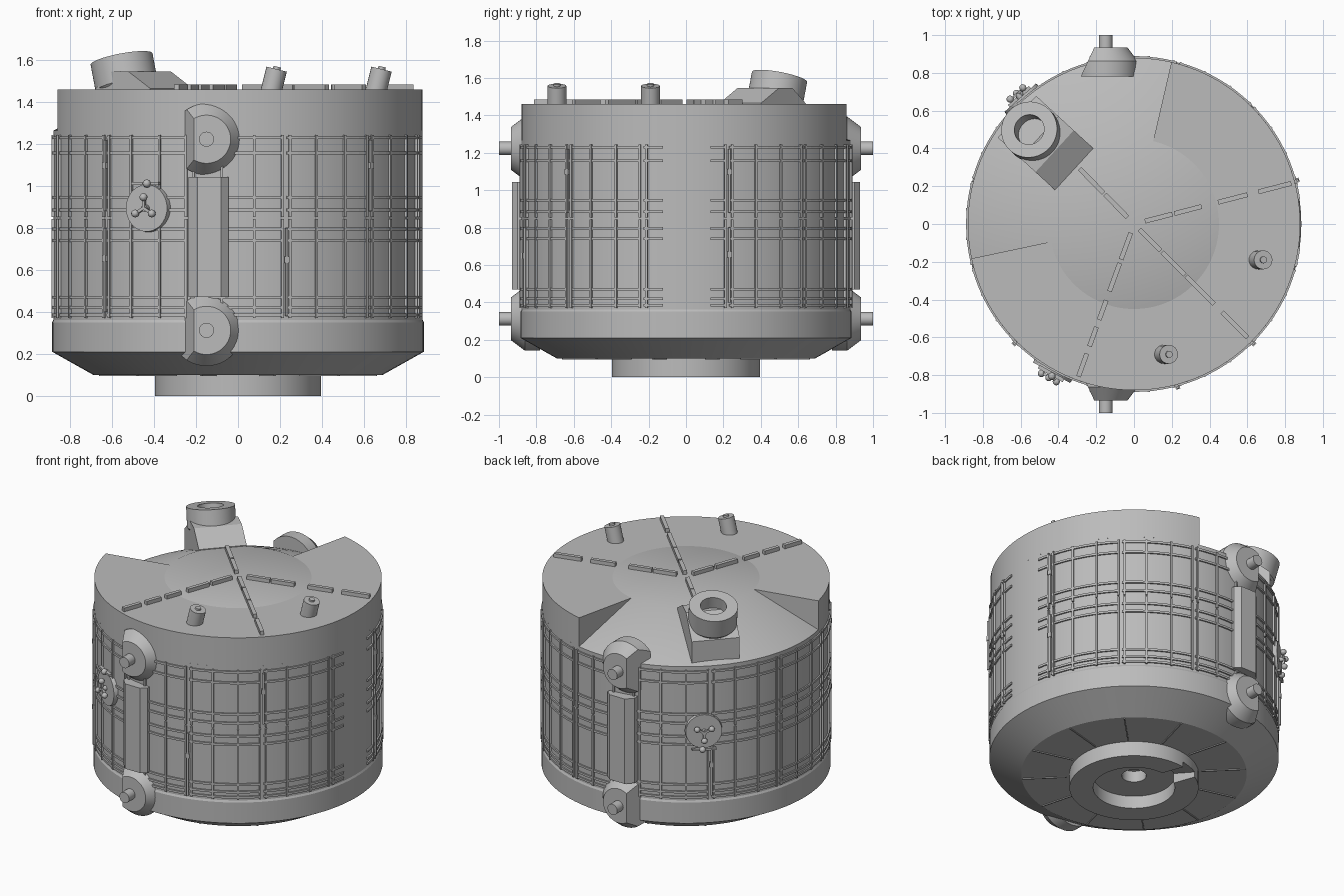
import bpy, bmesh
from math import radians, cos, sin, pi
from mathutils import Matrix, Vector

if "Cube" in bpy.data.objects:
    bpy.data.objects.remove(bpy.data.objects["Cube"])

grey = bpy.data.materials.new("plain grey")
grey.use_nodes = True
grey.diffuse_color = (0.5, 0.5, 0.5, 1)
grey.node_tree.nodes["Principled BSDF"].inputs["Base Color"].default_value = (0.5, 0.5, 0.5, 1)

R = 0.88              # hull radius
TOP = 1.46            # roof height
LOW = 1.265           # lowered rim height
CUT = (77, 192)       # lowered roof sector, degrees


def finish(name, bm, smooth=True):
    bmesh.ops.recalc_face_normals(bm, faces=bm.faces)
    mesh = bpy.data.meshes.new(name)
    bm.to_mesh(mesh)
    bm.free()
    mesh.materials.append(grey)
    ob = bpy.data.objects.new(name, mesh)
    bpy.context.collection.objects.link(ob)
    if smooth:
        bpy.ops.object.select_all(action='DESELECT')
        ob.select_set(True)
        bpy.context.view_layer.objects.active = ob
        bpy.ops.object.shade_smooth_by_angle(angle=radians(25))
    return ob


def polar(r, a, z):
    return Vector((r * cos(radians(a)), r * sin(radians(a)), z))


def frame(a, r, z):
    """Local x sideways, y up, z outwards from the hull."""
    return (Matrix.Translation(polar(r, a, z)) @ Matrix.Rotation(radians(a + 90), 4, 'Z')
            @ Matrix.Rotation(pi / 2, 4, 'X'))


def sweep(bm, profile, a0, a1, steps, closed=True, caps=True):
    """Sweep an (r, z) profile around z."""
    rings = [[bm.verts.new(polar(r, a0 + (a1 - a0) * i / steps, z)) for r, z in profile]
             for i in range(steps + 1)]
    n = len(profile)
    for p, q in zip(rings, rings[1:]):
        for j in range(n if closed else n - 1):
            k = (j + 1) % n
            bm.faces.new((p[j], p[k], q[k], q[j]))
    if caps:
        bm.faces.new(rings[0])
        bm.faces.new(rings[-1])


def lathe(name, profile, closed=False):
    bm = bmesh.new()
    sweep(bm, profile, 0, 360, 96, closed, False)
    bmesh.ops.remove_doubles(bm, verts=bm.verts, dist=1e-5)
    bmesh.ops.dissolve_degenerate(bm, edges=bm.edges, dist=1e-6)
    return finish(name, bm)


def rod(bm, m, r0, r1, z0, z1, seg=24):
    bmesh.ops.create_cone(bm, cap_ends=True, segments=seg, radius1=r0, radius2=r1, depth=z1 - z0,
                          matrix=m @ Matrix.Translation((0, 0, (z0 + z1) / 2)))


def box(bm, m, size, at=(0, 0, 0)):
    bmesh.ops.create_cube(bm, size=1, matrix=m @ Matrix.Translation(at) @ Matrix.Diagonal((*size, 1)))


def prism(bm, points, offset):
    vs = [bm.verts.new(p) for p in points]
    face = bm.faces.new(vs)
    out = bmesh.ops.extrude_face_region(bm, geom=[face])
    bmesh.ops.translate(bm, vec=offset, verts=[v for v in out["geom"] if isinstance(v, bmesh.types.BMVert)])
    bm.faces.new(reversed(vs)) if not face.is_valid else None


# Hull with lower band, chamfered base and sloped roof
lathe("hull", [(0, TOP), (0.45, TOP), (R, LOW), (R, 0.362), (0.886, 0.35), (0.886, 0.21),
               (0.69, 0.1), (0.075, 0.1), (0.075, 0.16), (0, 0.16)])

# Raised part of the roof, leaving the lowered sector open
bm = bmesh.new()
sweep(bm, [(0.45, TOP), (R, TOP), (R, LOW)], CUT[1], CUT[0] + 360, 72, closed=False)
finish("raised_roof", bm)

# Base collar with a sloping notch, and the plate inside it
collar = lathe("base_collar", [(0.25, 0), (0.395, 0), (0.395, 0.11), (0.25, 0.11)], closed=True)
bm = bmesh.new()
box(bm, Matrix.Rotation(radians(110), 4, 'Z') @ Matrix.Rotation(radians(12), 4, 'Y'),
    (0.3, 0.14, 0.12), (0.34, 0, 0.055))
cutter = finish("notch_cutter", bm, False)
cutter.hide_render = True
cutter.hide_set(True)
cutter.display_type = 'WIRE'
notch = collar.modifiers.new("notch", 'BOOLEAN')
notch.operation = 'DIFFERENCE'
notch.object = cutter
lathe("base_plate", [(0.075, 0.1), (0.075, 0.085), (0.26, 0.085), (0.26, 0.1)])

# Radial ribs under the base
bm = bmesh.new()
for i in range(12):
    box(bm, Matrix.Rotation(radians(15 + 30 * i), 4, 'Z'), (0.27, 0.008, 0.012), (0.55, 0, 0.1))
finish("base_ribs", bm, False)

# Shield grid: rails and bars on twelve panels in two rows
rows = [((0.853, 1.243), (1.23, 1.157, 0.945, 0.885)),
        ((0.37, 0.842), (0.795, 0.74, 0.47, 0.42, 0.385))]
bm = bmesh.new()
for i in range(12):
    seam = 15 + 30 * i
    for (z0, z1), rails in rows:
        for off in (-1.2, 1.2, 10, 20):
            if abs((seam + off + 180) % 360 - 180) < 7:
                continue
            w = 0.38
            sweep(bm, [(0.87, z0), (0.892, z0), (0.892, z1), (0.87, z1)],
                  seam + off - w, seam + off + w, 1)
        spans = [(seam - 0.3, seam + 29)] if i != 11 else [(seam - 0.3, 352), (368, 374)]
        for a0, a1 in spans:
            for z in rails:
                sweep(bm, [(0.87, z - 0.007), (0.889, z - 0.007), (0.889, z + 0.007), (0.87, z + 0.007)],
                      a0 + 0.5, a1, 8)
finish("shield_grid", bm, False)

# Upright handrails standing on some of the seams
bm = bmesh.new()
for a, z0, z1 in ((-135, 0.4, 0.8), (-75, 0.38, 0.8), (-135, 0.88, 1.22), (-45, 0.88, 1.22),
                  (15, 0.4, 0.8), (15, 0.88, 1.22), (135, 0.4, 0.72)):
    m = frame(a, R, 0)
    box(bm, m, (0.012, z1 - z0, 0.012), (0, (z0 + z1) / 2, 0.016))
    box(bm, m, (0.024, 0.03, 0.03), (0, z0 + 0.64 * (z1 - z0), 0.01))
finish("wall_handrails", bm, False)


# Trunnions and keel beams, repeated on the back
def mirror_back(ob):
    mod = ob.modifiers.new("back copy", 'MIRROR')
    mod.use_axis = (False, True, False)


for label, z in (("upper", 1.223), ("lower", 0.312)):
    m = frame(-90, 0, z) @ Matrix.Translation((-0.15, 0, 0))
    bm = bmesh.new()
    rod(bm, m, 0.17, 0.17, 0.78, 0.862, 48)
    rod(bm, m, 0.17, 0.115, 0.862, 0.935, 48)
    cut = bmesh.ops.bisect_plane(bm, geom=bm.verts[:] + bm.edges[:] + bm.faces[:],
                                 plane_co=(-0.245, -0.86, 0), plane_no=(-0.075, -0.035, 0),
                                 clear_outer=True)["geom_cut"]
    bmesh.ops.holes_fill(bm, edges=[e for e in cut if isinstance(e, bmesh.types.BMEdge)], sides=0)
    mirror_back(finish(label + "_trunnion_fairing", bm))
    bm = bmesh.new()
    rod(bm, m, 0.036, 0.036, 0.9, 1.0)
    mirror_back(finish(label + "_trunnion_pin", bm))

bm = bmesh.new()
prism(bm, [(x, y, 0.47) for x, y in ((-0.235, -0.83), (-0.235, -0.885), (-0.193, -0.93),
                                     (-0.08, -0.93), (-0.045, -0.9), (-0.045, -0.83))], (0, 0, 0.573))
mirror_back(finish("keel_beam", bm, False))

# Round hatches with three-armed handles
for label, a, z, turn in (("front", -119, 0.895, 0), ("back", 132, 0.835, 180)):
    m = frame(a, R, z) @ Matrix.Rotation(radians(turn), 4, 'Z')
    bm = bmesh.new()
    rod(bm, m, 0.118, 0.112, -0.03, 0.02, 40)
    rod(bm, m, 0.016, 0.016, 0, 0.045, 16)
    for k in range(3):
        arm = m @ Matrix.Rotation(radians(120 * k), 4, 'Z')
        box(bm, arm, (0.014, 0.055, 0.014), (0, 0.028, 0.045))
        bmesh.ops.create_uvsphere(bm, u_segments=12, v_segments=8, radius=0.019,
                                  matrix=arm @ Matrix.Translation((0, 0.052, 0.05)))
    box(bm, m, (0.15, 0.013, 0.02), (0, 0.117, 0.025))
    bmesh.ops.create_uvsphere(bm, u_segments=12, v_segments=8, radius=0.02,
                              matrix=m @ Matrix.Translation((0.01, 0.117, 0.035)))
    finish(label + "_hatch", bm)

# Broken radial strips on the roof
bm = bmesh.new()
for a, parts in ((14.5, ((0.06, 0.21), (0.22, 0.37), (0.46, 0.62), (0.68, 0.86))),
                 (-45, ((0.04, 0.2), (0.21, 0.38), (0.39, 0.6), (0.66, 0.85))),
                 (-110, ((0.05, 0.2), (0.22, 0.38), (0.43, 0.54), (0.58, 0.69), (0.73, 0.86))),
                 (134.5, ((0.05, 0.22), (0.23, 0.41)))):
    turn = Matrix.Rotation(radians(a), 4, 'Z')
    for r0, r1 in parts:
        box(bm, turn, (r1 - r0, 0.025, 0.03), ((r0 + r1) / 2, 0, TOP + 0.01))
finish("roof_strips", bm, False)

# Two small leaning posts on the roof
for label, x, y in (("front", 0.16, -0.69), ("side", 0.66, -0.19)):
    m = Matrix.Translation((x, y, TOP)) @ Matrix.Rotation(radians(14), 4, 'Y')
    bm = bmesh.new()
    rod(bm, m, 0.05, 0.05, -0.03, 0.1)
    rod(bm, m, 0.018, 0.018, 0.09, 0.112, 16)
    finish(label + "_roof_post", bm)

# Wedge mount and leaning open tube on the lowered roof
bm = bmesh.new()
turn = Matrix.Rotation(radians(137.5), 4, 'Z')
side = [(0.43, 1.4), (0.43, 1.465), (0.57, 1.545), (0.68, 1.545), (0.84, 1.42), (0.84, 1.25)]
prism(bm, [turn @ Vector((r, -0.15, z)) for r, z in side], turn @ Vector((0, 0.3, 0)))
finish("tube_mount", bm, False)

tube = lathe("leaning_tube", [(0, -0.2), (0.09, -0.2), (0.15, -0.13), (0.15, 0),
                              (0.08, 0), (0.08, -0.15), (0, -0.15)])
lean = Vector((-0.18, 0.18, 0.96)).to_track_quat('Z', 'Y')
tube.matrix_world = Matrix.Translation((-0.555, 0.5, 1.605)) @ lean.to_matrix().to_4x4()
